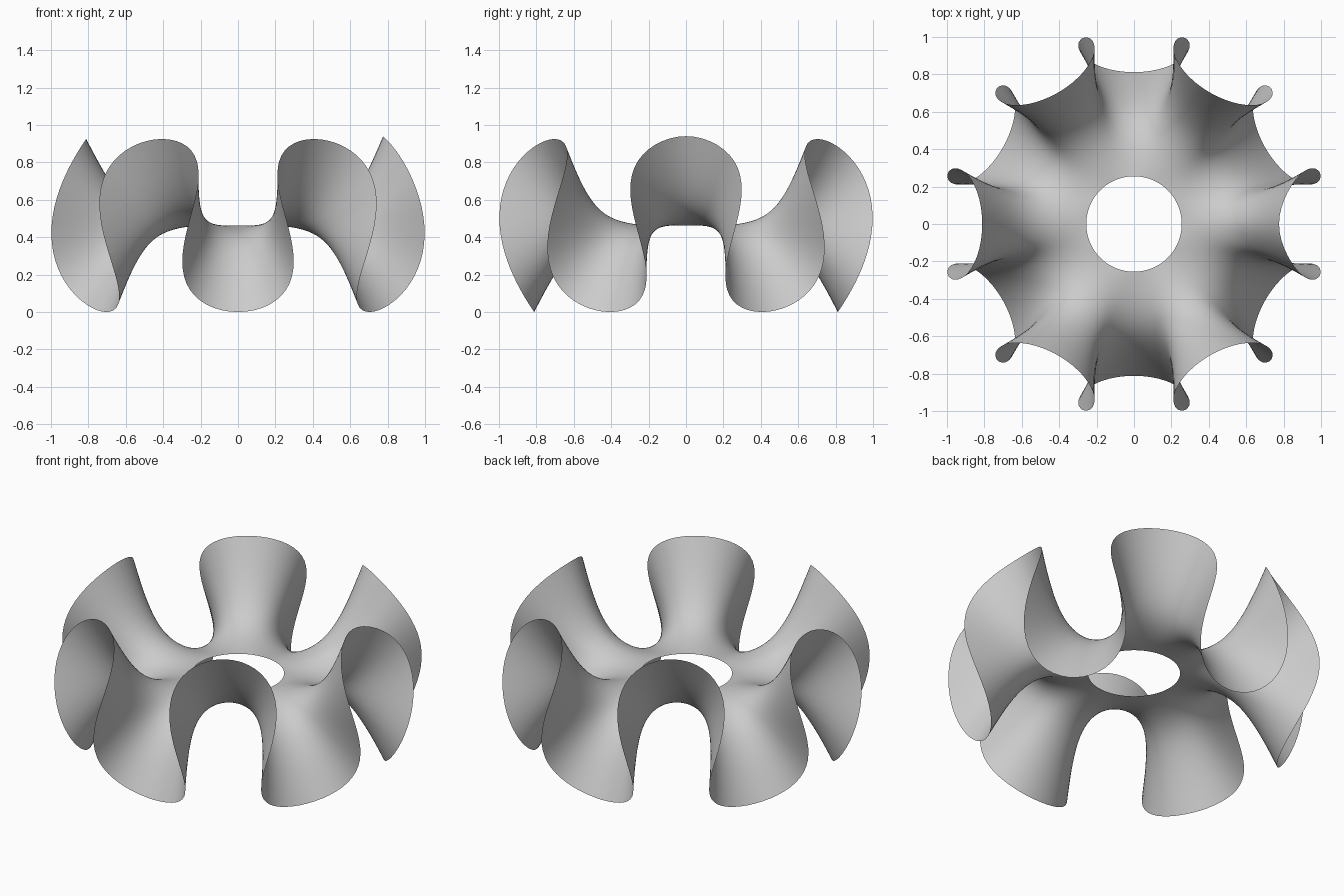
import bpy, bmesh, math

if "Cube" in bpy.data.objects:
    bpy.data.objects.remove(bpy.data.objects["Cube"])

RINGS, SEGMENTS = 44, 360
INNER, OUTER = 0.255, 0.9215      # hole and rim radius before curling
CURL, RIPPLE = 0.129, 0.019       # strength of the rim loops
HEIGHT, MIDDLE = 0.4625, 0.4625   # petal rise and level of the hole


def sweep(s, bend):
    """Natural spline from 0 at the hole to 1 at the rim; bend is its middle control."""
    s *= 2
    middle, curve = (4 * bend + 1) / 6, (1 - 2 * bend) / 6
    if s < 1:
        return (middle - curve) * s + curve * s ** 3
    w = 2 - s
    return 1 - (1 - middle + curve) * w + curve * w ** 3


def surface_point(s, angle):
    """Saddle with six petals up and six down, curling over at the rim."""
    radius = INNER + (OUTER - INNER) * s
    rise, fold = sweep(s, 0.07), sweep(s, 0.007)
    curl, ripple = CURL * fold, RIPPLE * fold
    x = radius * math.cos(angle) - curl * math.cos(11 * angle) + ripple * math.cos(13 * angle)
    y = radius * math.sin(angle) + curl * math.sin(11 * angle) + ripple * math.sin(13 * angle)
    z = MIDDLE + HEIGHT * rise * math.cos(6 * angle)
    # one petal is pinched to a slight point
    turn = math.remainder(angle, math.tau)
    pinch = math.exp(-(turn / 0.08) ** 2) * fold
    return x - 0.036 * pinch, y, z + 0.015 * pinch


# Petalled sheet, ring by ring from the hole to the rim
bm = bmesh.new()
rings = [[bm.verts.new(surface_point(i / RINGS, math.tau * j / SEGMENTS))
          for j in range(SEGMENTS)] for i in range(RINGS + 1)]
for inner, outer in zip(rings, rings[1:]):
    for j in range(SEGMENTS):
        k = (j + 1) % SEGMENTS
        bm.faces.new((inner[j], outer[j], outer[k], inner[k]))

mesh = bpy.data.meshes.new("petalled_sheet")
bm.to_mesh(mesh)
bm.free()
sheet = bpy.data.objects.new("petalled_sheet", mesh)
bpy.context.collection.objects.link(sheet)
mesh.shade_smooth()

# Plain light grey
grey = bpy.data.materials.new("light_grey")
grey.use_nodes = True
colour = (0.6, 0.6, 0.6, 1.0)
grey.diffuse_color = colour
grey.node_tree.nodes["Principled BSDF"].inputs["Base Color"].default_value = colour
mesh.materials.append(grey)
